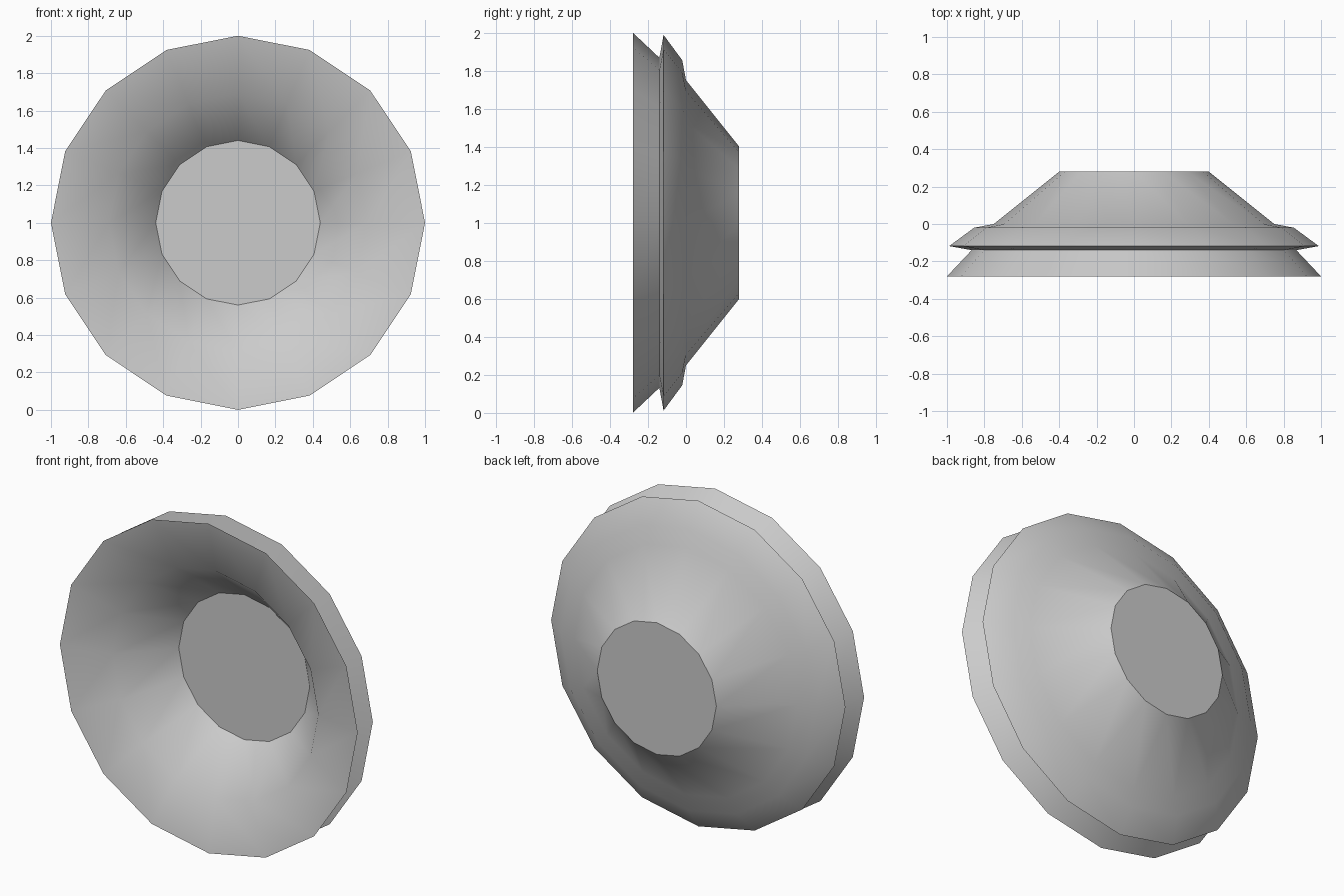
import bpy, bmesh, math

if "Cube" in bpy.data.objects:
    bpy.data.objects.remove(bpy.data.objects["Cube"])

SIDES = 16

# Profile as (radius, y): front disc, dish, outer rim, groove, second rim, back cone
PROFILE = [(0.44, 0.06), (0.69, -0.215), (1.0, -0.28), (0.868, -0.14),
           (0.988, -0.118), (0.855, -0.02), (0.75, 0.0), (0.40, 0.28)]


def lathe(name, profile, sides, centre_z):
    """Spin a profile around the y direction and cap both ends."""
    bm = bmesh.new()
    rings = []
    for r, y in profile:
        rings.append([bm.verts.new((r * math.cos(2 * math.pi * i / sides), y,
                                    r * math.sin(2 * math.pi * i / sides)))
                      for i in range(sides)])
    for a, b in zip(rings, rings[1:]):
        for i in range(sides):
            j = (i + 1) % sides
            bm.faces.new((a[i], a[j], b[j], b[i]))
    bm.faces.new(rings[0])
    bm.faces.new(rings[-1])
    bmesh.ops.recalc_face_normals(bm, faces=bm.faces)
    mesh = bpy.data.meshes.new(name)
    bm.to_mesh(mesh)
    bm.free()
    obj = bpy.data.objects.new(name, mesh)
    obj.location.z = centre_z
    bpy.context.collection.objects.link(obj)
    return obj


# Round dish with a double rim and tapered back
dish = lathe("round_dish", PROFILE, SIDES, 1.0)
bpy.context.view_layer.objects.active = dish
dish.select_set(True)
bpy.ops.object.shade_smooth_by_angle(angle=math.radians(37.5))
